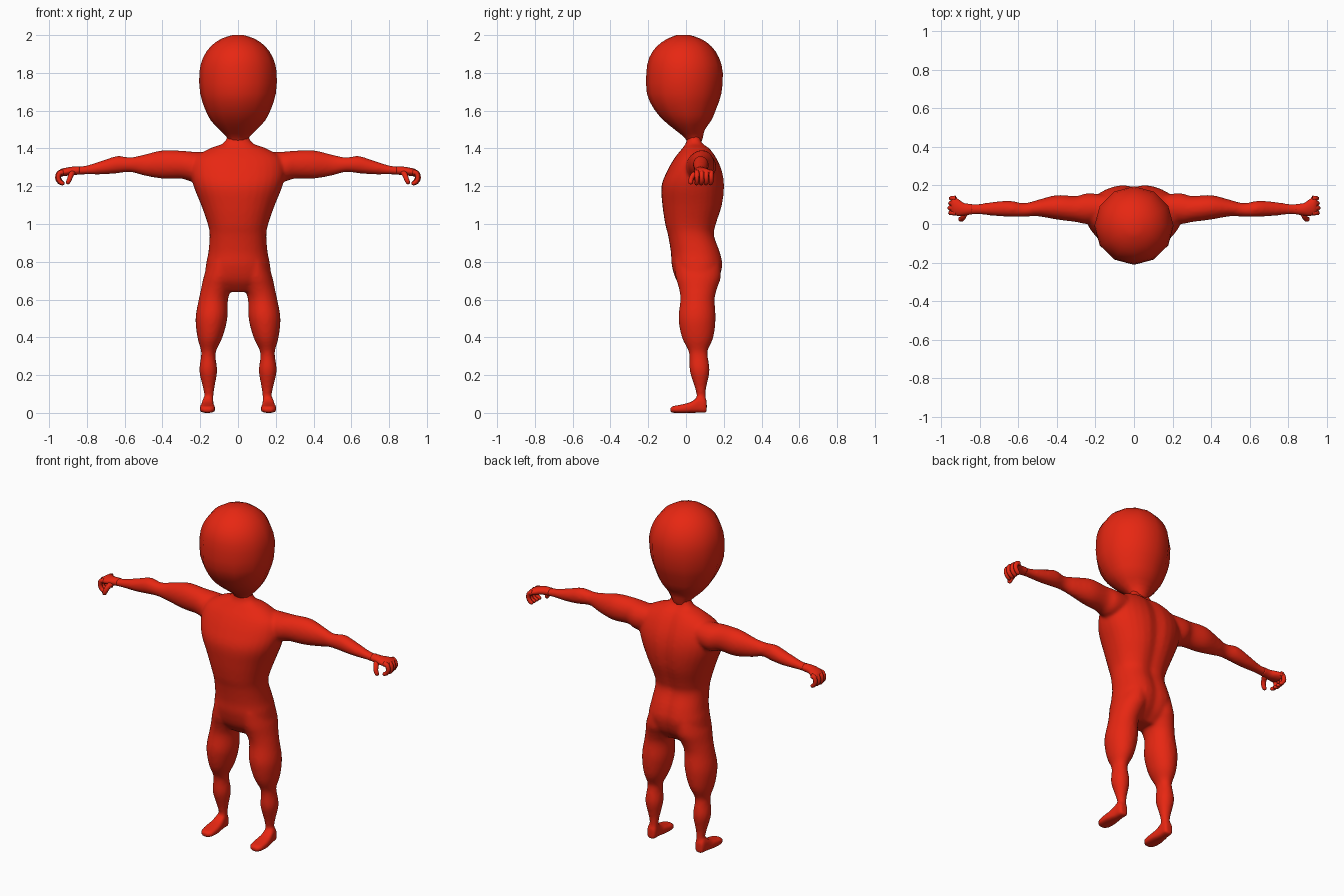
import bpy, bmesh, math
from mathutils import Vector

cube = bpy.data.objects.get("Cube")
if cube:
    bpy.data.objects.remove(cube, do_unlink=True)

# One flat colour for the whole figure
red = bpy.data.materials.new("figure red")
red.use_nodes = True
colour = (0.8, 0.02, 0.006, 1)
red.diffuse_color = colour
red.node_tree.nodes["Principled BSDF"].inputs["Base Color"].default_value = colour


def smooth_sections(sections, steps):
    """Fill in extra sections with a Catmull-Rom curve."""
    rows = [Vector(s) for s in sections]
    rows = [rows[0]] + rows + [rows[-1]]
    result = []
    for a, b, c, d in zip(rows, rows[1:], rows[2:], rows[3:]):
        for i in range(steps):
            t = i / steps
            result.append(b + (c - a) * (t / 2)
                          + (a * 2 - b * 5 + c * 4 - d) * (t * t / 2)
                          + (b * 3 - a - c * 3 + d) * (t ** 3 / 2))
    result.append(rows[-1])
    return result


def loft(bm, axes, sections, sides=24, steps=4, power=1.0, side=1, groove=0.0):
    """Skin sections (position, low, high, low, high); axes orders them."""
    rings = []
    for pos, u0, u1, v0, v1 in smooth_sections(sections, steps):
        ring = []
        for i in range(sides):
            angle = math.tau * i / sides
            cu, cv = math.cos(angle), math.sin(angle)
            u = (u0 + u1) / 2 + (u1 - u0) / 2 * math.copysign(abs(cu) ** power, cu)
            v = (v0 + v1) / 2 + (v1 - v0) / 2 * math.copysign(abs(cv) ** power, cv)
            if cv > 0:
                v -= groove * math.exp(-(u / 0.04) ** 2)
            point = dict(zip(axes, (pos, u, v)))
            ring.append(bm.verts.new((side * point["x"], point["y"], point["z"])))
        rings.append(ring)
    for low, high in zip(rings, rings[1:]):
        for i in range(sides):
            j = (i + 1) % sides
            bm.faces.new((low[i], low[j], high[j], high[i]))
    bm.faces.new(rings[0])
    bm.faces.new(rings[-1])


def finish(name, bm):
    bmesh.ops.recalc_face_normals(bm, faces=bm.faces)
    for face in bm.faces:
        face.smooth = True
    mesh = bpy.data.meshes.new(name)
    bm.to_mesh(mesh)
    bm.free()
    mesh.materials.append(red)
    obj = bpy.data.objects.new(name, mesh)
    bpy.context.collection.objects.link(obj)
    return obj


def symmetric(rows):
    return [(z, -w, w, front, back) for z, w, front, back in rows]


# Head: twelve-sided egg narrowing into the neck
head = symmetric([
    (1.43, .05, .01, .08), (1.46, .06, -.01, .09), (1.5, .1, -.06, .1),
    (1.55, .145, -.12, .135), (1.61, .175, -.17, .16), (1.69, .2, -.207, .187),
    (1.8, .205, -.21, .195), (1.88, .185, -.195, .175), (1.94, .145, -.155, .135),
    (1.98, .09, -.1, .08), (2, .03, -.05, .02)])
bm = bmesh.new()
loft(bm, "zxy", head, sides=12, steps=2)
finish("head", bm)

# Torso with neck, chest, waist and hips
torso = symmetric([
    (.64, .1, .0, .12), (.7, .17, -.05, .175), (.78, .17, -.075, .2),
    (.85, .157, -.08, .188), (.94, .15, -.095, .157), (1, .16, -.11, .167),
    (1.1, .195, -.125, .197), (1.2, .235, -.13, .207), (1.28, .25, -.1, .195),
    (1.35, .23, -.06, .165), (1.4, .15, -.02, .13), (1.43, .075, 0, .095),
    (1.49, .05, .01, .08)])

# Left leg: thigh, knee, calf and ankle
leg = [
    (.02, .135, .185, .05, .105), (.08, .13, .178, .057, .105),
    (.13, .125, .185, .048, .107), (.22, .11, .205, .02, .125),
    (.29, .118, .197, .018, .117), (.33, .115, .196, .012, .115),
    (.4, .082, .215, -.022, .145), (.5, .056, .225, -.04, .157),
    (.6, .053, .208, -.03, .152), (.66, .033, .195, -.038, .165),
    (.72, .01, .182, -.055, .185), (.8, .02, .155, -.06, .18)]

# Left foot, toe to heel
foot = [
    (-.083, .145, .18, 0, .03), (-.065, .125, .198, 0, .037),
    (-.02, .12, .204, 0, .045), (.03, .125, .198, 0, .06),
    (.065, .13, .19, 0, .085), (.1, .13, .187, 0, .08), (.11, .14, .178, 0, .06)]

# Left arm, from inside the shoulder to the wrist
arm = [
    (.14, .02, .15, 1.24, 1.38), (.24, 0, .16, 1.225, 1.383),
    (.3, .01, .145, 1.24, 1.388), (.4, .023, .15, 1.24, 1.39),
    (.5, .04, .125, 1.257, 1.367), (.57, .037, .108, 1.275, 1.353),
    (.64, .037, .12, 1.268, 1.36), (.72, .042, .116, 1.262, 1.335),
    (.81, .05, .104, 1.262, 1.308), (.88, .045, .105, 1.258, 1.303)]

# The body parts are merged into one continuous skin
bm = bmesh.new()
loft(bm, "zxy", torso, sides=32, power=0.9, groove=0.015)
for side in (1, -1):
    loft(bm, "zxy", leg, side=side)
    loft(bm, "yxz", foot, side=side, power=0.6)
    loft(bm, "xyz", arm, side=side)
body = finish("body", bm)
skin = body.modifiers.new("merged skin", "REMESH")
skin.mode = "VOXEL"
skin.voxel_size = 0.009
skin.use_smooth_shade = True
relax = body.modifiers.new("soft joins", "SMOOTH")
relax.factor = 0.5
relax.iterations = 7

# Hands: a palm, four curled fingers and a thumb
palm = [
    (.84, .05, .104, 1.262, 1.305), (.88, .045, .108, 1.258, 1.303),
    (.91, .042, .128, 1.255, 1.298), (.935, .047, .142, 1.252, 1.292),
    (.95, .055, .14, 1.255, 1.282)]


def digit(bm, path, radius, side):
    """A tapering round tube along a path, rounded at its tip."""
    points = smooth_sections(path, 3)
    rings = []
    for k, p in enumerate(points):
        ahead = points[min(k + 1, len(points) - 1)] - points[max(k - 1, 0)]
        across = ahead.cross(Vector((0.3, 1, 0.2))).normalized()
        other = ahead.cross(across).normalized()
        r = radius * (1 - 0.3 * k / len(points))
        if k == len(points) - 1:
            r *= 0.5
        ring = []
        for i in range(8):
            a = math.tau * i / 8
            q = p + across * (r * math.cos(a)) + other * (r * math.sin(a))
            ring.append(bm.verts.new((side * q.x, q.y, q.z)))
        rings.append(ring)
    for low, high in zip(rings, rings[1:]):
        for i in range(8):
            j = (i + 1) % 8
            bm.faces.new((low[i], low[j], high[j], high[i]))
    bm.faces.new(rings[0])
    bm.faces.new(rings[-1])


for side, label in ((1, "left"), (-1, "right")):
    bm = bmesh.new()
    loft(bm, "xyz", palm, sides=16, side=side)
    for n in range(4):
        y = 0.058 + 0.025 * n
        reach = 0.004 * abs(n - 1)
        curl = [(.925, y, 1.274), (.948 - reach, y, 1.27), (.956 - reach, y, 1.245),
                (.945 - reach, y, 1.222), (.92, y - .004, 1.212)]
        digit(bm, curl, 0.0145, side)
    thumb = [(.875, .06, 1.272), (.885, .038, 1.258),
             (.893, .026, 1.235), (.905, .026, 1.212)]
    digit(bm, thumb, 0.016, side)
    finish(label + "_hand", bm)
